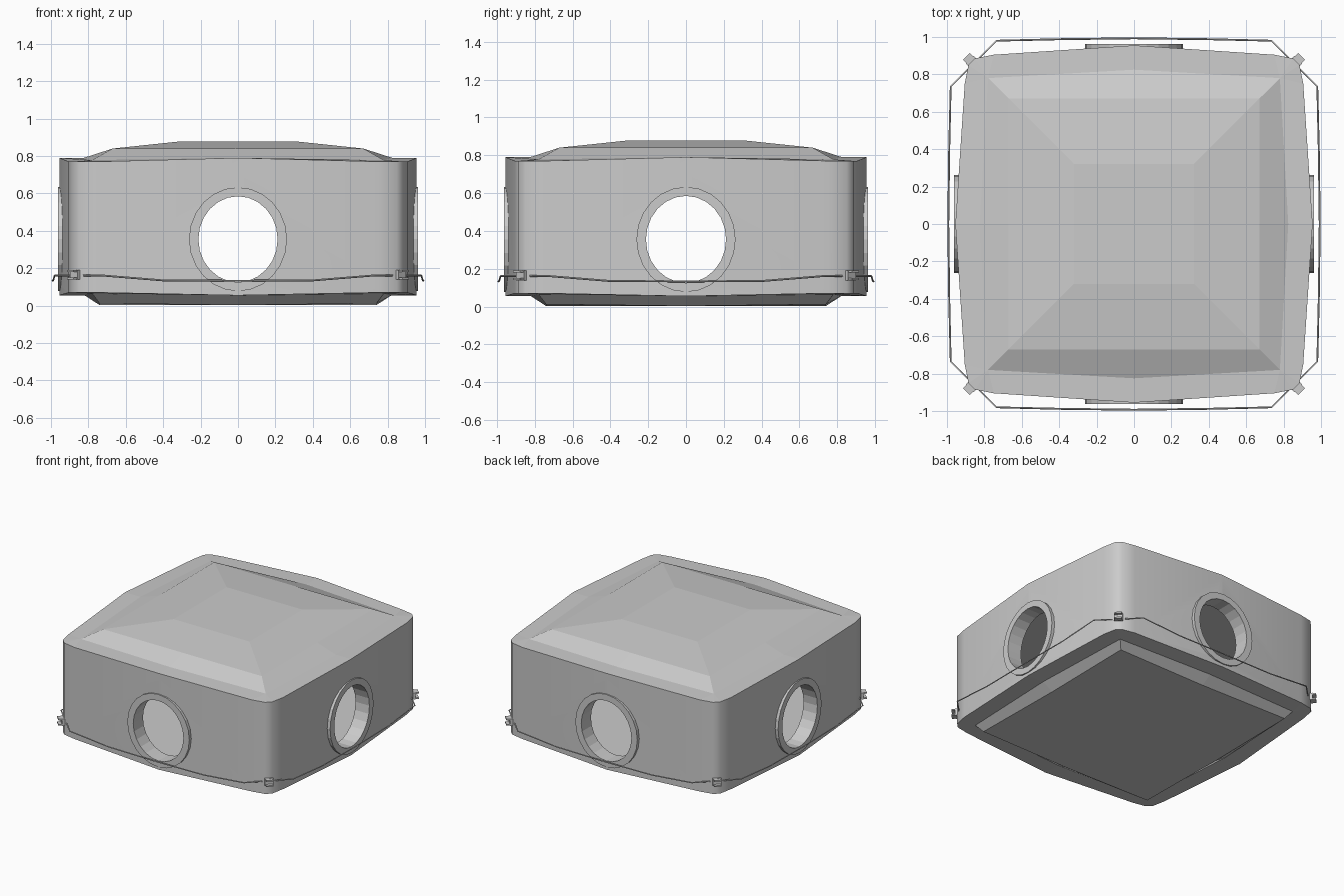
import bpy, bmesh, math
from mathutils import Matrix, Vector

cube = bpy.data.objects.get("Cube")
if cube:
    bpy.data.objects.remove(cube, do_unlink=True)


def material(name, value):
    m = bpy.data.materials.new(name)
    m.use_nodes = True
    color = (value, value, value, 1)
    m.diffuse_color = color
    m.node_tree.nodes["Principled BSDF"].inputs["Base Color"].default_value = color
    return m


grey = material("plain grey", 0.6)
HOLE_Z = 0.355


def quarter_turn(k):
    return Matrix.Rotation(k * math.pi / 2, 4, "Z")


def add_object(name, bm):
    bmesh.ops.recalc_face_normals(bm, faces=bm.faces)
    mesh = bpy.data.meshes.new(name)
    bm.to_mesh(mesh)
    bm.free()
    mesh.materials.append(grey)
    ob = bpy.data.objects.new(name, mesh)
    bpy.context.collection.objects.link(ob)
    return ob


def activate(ob):
    bpy.ops.object.select_all(action="DESELECT")
    ob.select_set(True)
    bpy.context.view_layer.objects.active = ob


def spin4(side):
    """Repeat one side's points around the four sides."""
    return [quarter_turn(k) @ Vector(p) for k in range(4) for p in side]


def outline(z_mid, z_corner):
    """Bowed wall outline with a rounded corner."""
    return spin4([(0.955, 0, z_mid), (0.905, 0.75, z_corner), (0.885, 0.85, z_corner),
                  (0.85, 0.885, z_corner), (0.75, 0.905, z_corner)])


def square(mid, corner, z_mid, z_corner):
    """Square outline with the same point count, corners collapsed."""
    return spin4([(mid, 0, z_mid)] + [(corner, corner, z_corner)] * 4)


def bridge(bm, a, b):
    n = len(a)
    for i in range(n):
        j = (i + 1) % n
        bm.faces.new((a[i], a[j], b[j], b[i]))


def loft(rings):
    bm = bmesh.new()
    rows = [[bm.verts.new(p) for p in ring] for ring in rings]
    for a, b in zip(rows, rows[1:]):
        bridge(bm, a, b)
    bm.faces.new(rows[0])
    bm.faces.new(rows[-1])
    bmesh.ops.remove_doubles(bm, verts=bm.verts, dist=0.0005)
    return bm


def ellipse(rx, rz, y, n=24):
    return [(rx * math.cos(2 * math.pi * i / n), y, HOLE_Z + rz * math.sin(2 * math.pi * i / n))
            for i in range(n)]


def add_box(bm, center, size):
    bmesh.ops.create_cube(bm, size=1, matrix=Matrix.Translation(center) @ Matrix.Diagonal((*size, 1)))


# Shell: base, bowed walls and stepped roof
body = add_object("shell", loft([
    square(0.74, 0.74, 0.003, 0.012),
    square(0.82, 0.78, 0.055, 0.065),
    outline(0.055, 0.07),
    outline(0.79, 0.77),
    square(0.825, 0.78, 0.79, 0.778),
    square(0.67, 0.67, 0.84, 0.84),
    square(0.32, 0.32, 0.877, 0.877),
]))

# Hollow room and round openings
room = bmesh.new()
add_box(room, (0, 0, 0.415), (1.7, 1.7, 0.63))
cutters = [add_object("room_cutter", room)]
for k in range(2):
    bm = loft([ellipse(0.23, 0.245, -2), ellipse(0.23, 0.245, 2)])
    bm.transform(quarter_turn(k))
    cutters.append(add_object("hole_cutter", bm))
activate(body)
for c in cutters:
    c.hide_render = True
    mod = body.modifiers.new("cut", "BOOLEAN")
    mod.operation = "DIFFERENCE"
    mod.solver = "EXACT"
    mod.object = c
    bpy.ops.object.modifier_apply(modifier=mod.name)
    bpy.data.objects.remove(c, do_unlink=True)
bpy.ops.object.shade_smooth_by_angle(angle=math.radians(40))
for p in body.data.polygons:
    if abs(p.normal.z) > 0.5:
        p.use_smooth = False

# Rings lining the openings
for k, name in enumerate(("front", "left", "back", "right")):
    bm = bmesh.new()
    loops = [ellipse(0.262, 0.278, -0.962), ellipse(0.212, 0.23, -0.962),
             ellipse(0.212, 0.23, -0.845), ellipse(0.262, 0.278, -0.845)]
    rows = [[bm.verts.new(p) for p in loop] for loop in loops]
    for a, b in zip(rows, rows[1:] + rows[:1]):
        bridge(bm, a, b)
    bm.transform(quarter_turn(k))
    add_object(name + "_opening_ring", bm)

# Cord running around the walls
curve = bpy.data.curves.new("cord", "CURVE")
curve.dimensions = "3D"
curve.bevel_depth = 0.005
curve.bevel_resolution = 0
path = spin4([(0.98, -0.735, 0.162), (0.988, -0.4, 0.135), (0.993, 0, 0.133),
              (0.988, 0.4, 0.135), (0.98, 0.735, 0.162)])
spline = curve.splines.new("POLY")
spline.points.add(len(path) - 1)
for pt, co in zip(spline.points, path):
    pt.co = (*co, 1)
spline.use_cyclic_u = True
curve.materials.append(grey)
cord = bpy.data.objects.new("cord", curve)
bpy.context.collection.objects.link(cord)
activate(cord)
bpy.ops.object.convert(target="MESH")

# Corner clips holding the cord: back plate with two prongs
for k, name in enumerate(("back_left", "back_right", "front_right", "front_left")):
    bm = bmesh.new()
    add_box(bm, (0, 0, 0), (0.02, 0.06, 0.052))
    for z in (-0.02, 0.02):
        add_box(bm, (0.02, 0, z), (0.03, 0.05, 0.01))
    bm.transform(quarter_turn(k + 0.5) @ Matrix.Translation((1.232, 0, 0.165)))
    add_object(name + "_clip", bm)
